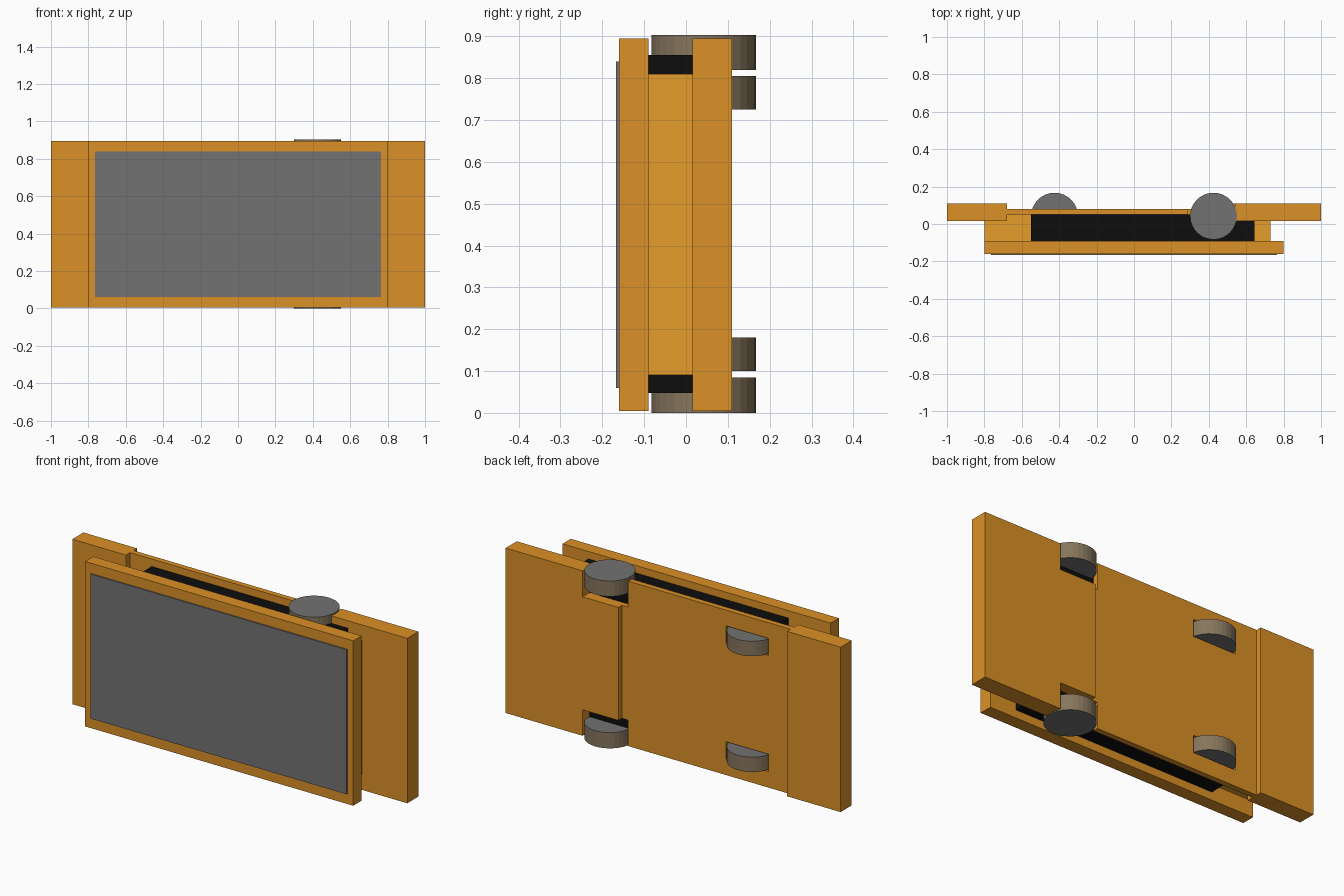
import bpy, bmesh
from mathutils import Matrix

if "Cube" in bpy.data.objects:
    bpy.data.objects.remove(bpy.data.objects["Cube"])


def material(name, rgb):
    m = bpy.data.materials.new(name)
    m.diffuse_color = (*rgb, 1)
    m.use_nodes = True
    m.node_tree.nodes["Principled BSDF"].inputs["Base Color"].default_value = m.diffuse_color
    return m


ORANGE = material("orange", (0.71, 0.28, 0.02))
LIGHT = material("light_orange", (0.80, 0.34, 0.025))
BLACK = material("black", (0.004, 0.004, 0.004))
GREY = material("grey", (0.17, 0.17, 0.17))
TAUPE = material("taupe", (0.24, 0.18, 0.11))


def finish(name, bm, *mats):
    bmesh.ops.recalc_face_normals(bm, faces=bm.faces)
    me = bpy.data.meshes.new(name)
    bm.to_mesh(me)
    bm.free()
    for m in mats:
        me.materials.append(m)
    ob = bpy.data.objects.new(name, me)
    bpy.context.collection.objects.link(ob)
    return ob


def slab(name, outline, y0, y1, mat):
    """Extrude an x/z outline from y0 to y1."""
    bm = bmesh.new()
    face = bm.faces.new([bm.verts.new((x, y0, z)) for x, z in outline])
    ext = bmesh.ops.extrude_face_region(bm, geom=[face])["geom"]
    verts = [v for v in ext if isinstance(v, bmesh.types.BMVert)]
    bmesh.ops.translate(bm, verts=verts, vec=(0, y1 - y0, 0))
    return finish(name, bm, mat)


def box(name, x0, x1, y0, y1, z0, z1, mat):
    return slab(name, [(x0, z0), (x1, z0), (x1, z1), (x0, z1)], y0, y1, mat)


def wheel(name, x, z0, z1):
    """Upright disc with taupe sides and grey caps."""
    bm = bmesh.new()
    bmesh.ops.create_cone(bm, cap_ends=True, segments=32, radius1=0.125, radius2=0.125,
                          depth=z1 - z0, matrix=Matrix.Translation((x, 0.042, (z0 + z1) / 2)))
    for f in bm.faces:
        f.material_index = 1 if len(f.verts) > 4 else 0
    return finish(name, bm, TAUPE, GREY)


B, T = 0.005, 0.895          # bottom and top of the full-height panels
N0, N1 = 0.145, 0.755        # tongue between the wheel notches

# Front panel and screen
box("front_panel", -0.80, 0.80, -0.16, -0.09, B, T, ORANGE)
box("screen", -0.765, 0.765, -0.167, -0.155, 0.06, 0.84, GREY)

# Inner core
box("inner_core", -0.55, 0.645, -0.09, 0.051, 0.048, 0.855, BLACK)
box("inner_frame", -0.80, 0.73, -0.09, 0.02, 0.09, 0.81, LIGHT)
box("inner_frame_step", -0.68, -0.55, 0.015, 0.05, 0.09, 0.81, LIGHT)

# Back plate, cut back beside the right wheels, with slots for the left wheels
plate = slab("back_plate", [(-0.68, B), (0.29, B), (0.29, N0), (0.33, N0),
                            (0.33, N1), (0.29, N1), (0.29, T), (-0.68, T)], 0.05, 0.08, ORANGE)
for z0, z1 in ((0.092, 0.185), (0.718, 0.81)):
    cutter = box("slot_cutter", -0.55, -0.295, 0.0, 0.2, z0, z1, ORANGE)
    mod = plate.modifiers.new("slot", 'BOOLEAN')
    mod.operation = 'DIFFERENCE'
    mod.solver = 'EXACT'
    mod.object = cutter
    bpy.context.view_layer.objects.active = plate
    bpy.ops.object.modifier_apply(modifier=mod.name)
    bpy.data.objects.remove(cutter)

# Side panels; the right one has a tongue between its wheels
box("left_panel", -1.0, -0.68, 0.015, 0.11, B, T, ORANGE)
slab("right_panel", [(0.54, B), (1.0, B), (1.0, T), (0.54, T), (0.54, N1),
                     (0.327, N1), (0.327, N0), (0.54, N0)], 0.015, 0.11, ORANGE)

# Adjustment wheels
for side, z0, z1 in (("lower", 0.0, 0.085), ("upper", 0.82, 0.903)):
    wheel(side + "_right_wheel", 0.425, z0, z1)
for side, z0, z1 in (("lower", 0.10, 0.18), ("upper", 0.725, 0.805)):
    wheel(side + "_left_wheel", -0.425, z0, z1)
